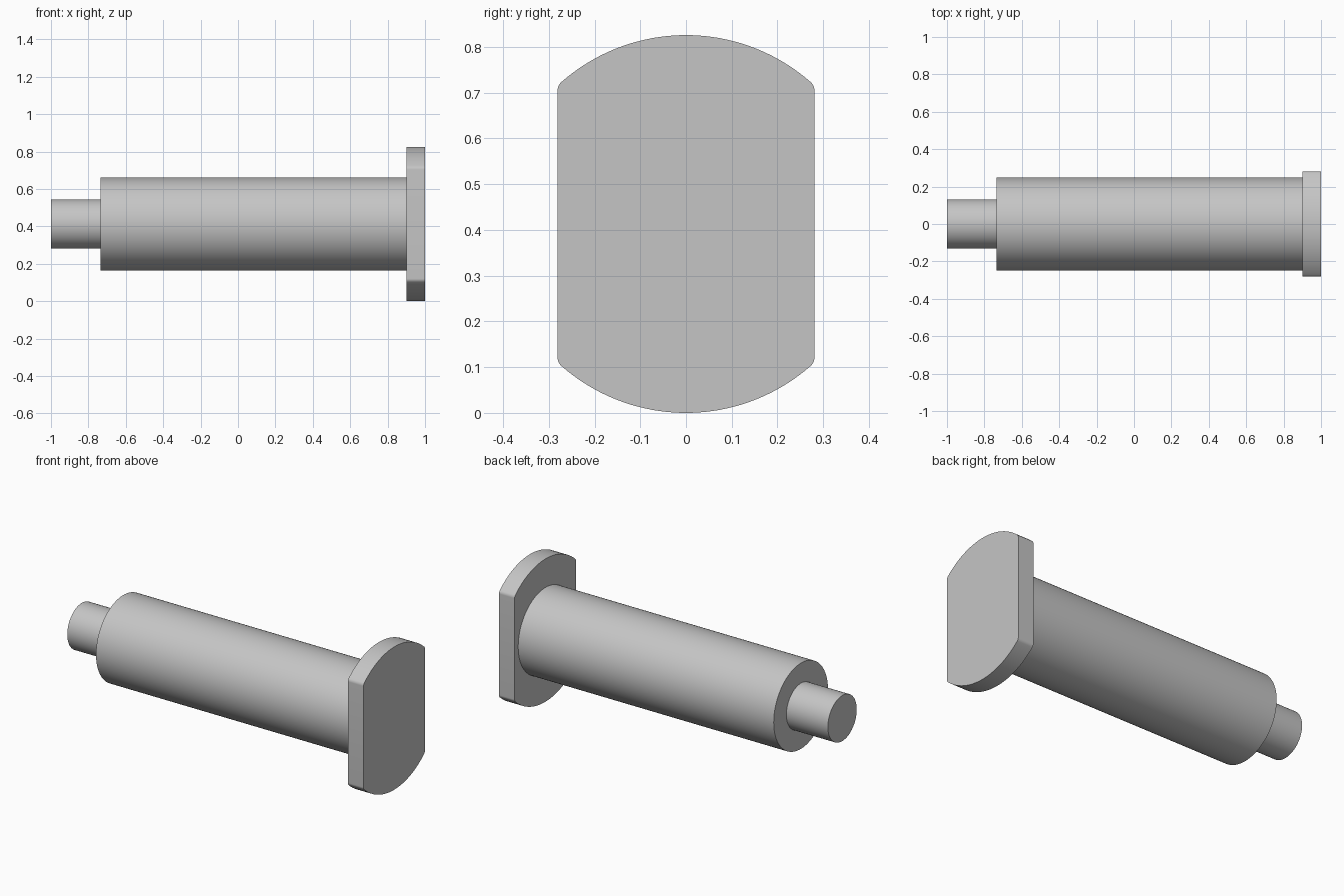
import bpy, bmesh
from math import pi, sin, cos, atan2, sqrt, radians

cube = bpy.data.objects.get("Cube")
if cube:
    bpy.data.objects.remove(cube, do_unlink=True)

AXIS_Z = 0.413      # height of the pin's axis, also the flange radius
SEGMENTS = 96

steel = bpy.data.materials.new("grey steel")
steel.use_nodes = True
colour = (0.56, 0.56, 0.56, 1)
steel.diffuse_color = colour
steel.node_tree.nodes["Principled BSDF"].inputs["Base Color"].default_value = colour


def extrude_sections(name, sections):
    """Loft closed (y, z) outlines placed at successive x, capping both ends."""
    bm = bmesh.new()
    rings = [[bm.verts.new((x, y, z)) for y, z in outline] for x, outline in sections]
    bm.faces.new(rings[0])
    bm.faces.new(rings[-1])
    for a, b in zip(rings, rings[1:]):
        for i in range(len(a)):
            j = (i + 1) % len(a)
            bm.faces.new((a[i], a[j], b[j], b[i]))
    bmesh.ops.recalc_face_normals(bm, faces=bm.faces)
    mesh = bpy.data.meshes.new(name)
    bm.to_mesh(mesh)
    bm.free()
    mesh.materials.append(steel)
    obj = bpy.data.objects.new(name, mesh)
    obj.location.z = AXIS_Z
    bpy.context.collection.objects.link(obj)
    bpy.ops.object.select_all(action="DESELECT")
    obj.select_set(True)
    bpy.context.view_layer.objects.active = obj
    bpy.ops.object.shade_smooth_by_angle(angle=radians(30))
    return obj


def arc(cy, cz, radius, start, end, steps):
    angles = [start + (end - start) * i / steps for i in range(steps + 1)]
    return [(cy + radius * cos(a), cz + radius * sin(a)) for a in angles]


def circle(radius):
    return arc(0, 0, radius, 0, 2 * pi, SEGMENTS)[:-1]


def flange_outline(radius, half_width, fillet):
    """Disc with two flat sides and rounded corners."""
    cy = half_width - fillet
    cz = sqrt((radius - fillet) ** 2 - cy ** 2)
    touch = atan2(cz, cy)
    top = arc(cy, cz, fillet, 0, touch, 6)
    top += arc(0, 0, radius, touch, pi - touch, 40)[1:-1]
    top += arc(-cy, cz, fillet, pi - touch, pi, 6)
    return top + [(-y, -z) for y, z in top]


# Stepped shaft: narrow tip, square shoulder, wide body seated in the flange
tip, body = circle(0.132), circle(0.248)
extrude_sections("stepped_shaft", [(-1, tip), (-0.735, tip), (-0.735, body), (0.91, body)])

# Flat-sided head at the end
head = flange_outline(AXIS_Z, 0.281, 0.025)
extrude_sections("end_flange", [(0.9, head), (1, head)])
